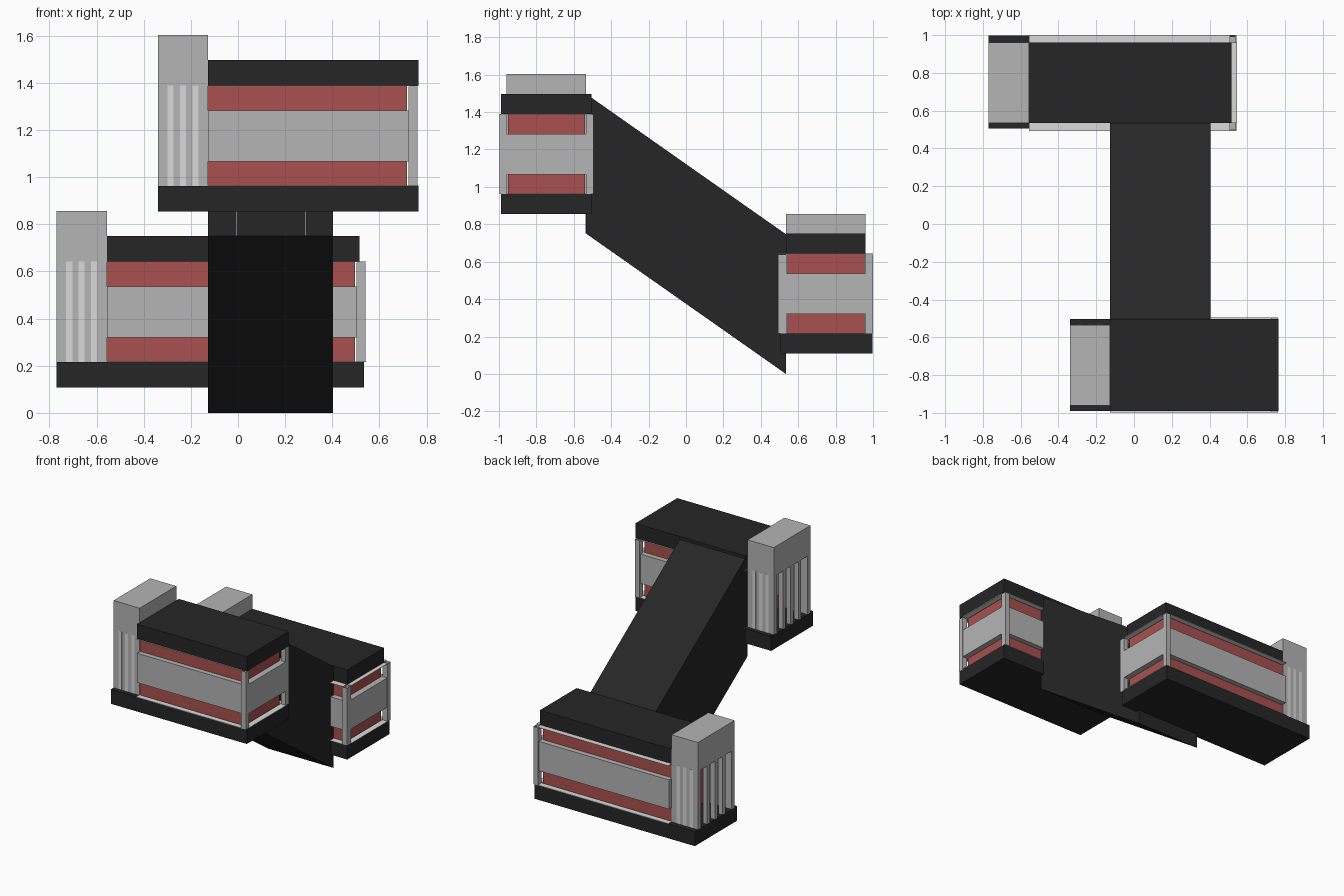
import bpy, bmesh

if "Cube" in bpy.data.objects:
    bpy.data.objects.remove(bpy.data.objects["Cube"])


def material(name, rgb):
    m = bpy.data.materials.new(name)
    m.diffuse_color = (*rgb, 1)
    m.use_nodes = True
    m.node_tree.nodes["Principled BSDF"].inputs["Base Color"].default_value = m.diffuse_color
    return m


DARK = material("charcoal", (0.019, 0.019, 0.019))
GREY = material("mid grey", (0.46, 0.46, 0.46))
LIGHT = material("light grey", (0.70, 0.70, 0.70))
RED = material("brick red", (0.40, 0.08, 0.08))


def boxes(name, mat, *ranges, open_top=False):
    """One object from boxes given as (x0, x1, y0, y1, z0, z1)."""
    bm = bmesh.new()
    for x0, x1, y0, y1, z0, z1 in ranges:
        for v in bmesh.ops.create_cube(bm, size=1)["verts"]:
            v.co = (x1 if v.co.x > 0 else x0, y1 if v.co.y > 0 else y0,
                    z1 if v.co.z > 0 else z0)
    bmesh.ops.recalc_face_normals(bm, faces=bm.faces)
    if open_top:
        bmesh.ops.delete(bm, geom=[f for f in bm.faces if f.normal.z > 0.5],
                         context="FACES_ONLY")
    return finish(name, mat, bm)


def finish(name, mat, bm):
    me = bpy.data.meshes.new(name)
    bm.to_mesh(me)
    bm.free()
    me.materials.append(mat)
    ob = bpy.data.objects.new(name, me)
    bpy.context.collection.objects.link(ob)
    return ob


def building(tag, x0, xw, x_end, base_end, base_y, roof_end, roof_half, yc, z0, outers):
    """Block with a stair tower from x0 to xw and a hall from xw to x_end."""
    z1, z2, z3, z4 = z0 + 0.107, z0 + 0.535, z0 + 0.642, z0 + 0.748
    inner = 0.212
    wall_end = x_end - 0.042          # corner posts start here
    b0, b1 = z1 + 0.105, z2 - 0.107   # height of the grey band

    # slabs
    boxes(tag + "_base_slab", DARK, (x0, base_end, *base_y, z0, z1))
    boxes(tag + "_roof_slab", DARK, (xw, roof_end, yc - roof_half, yc + roof_half, z2, z3))

    # recessed red hall with a projecting grey band around it
    boxes(tag + "_red_hall", RED,
          (xw, wall_end - 0.006, yc - 0.206, yc + 0.206, z1, z2))
    boxes(tag + "_grey_band", GREY,
          (xw, x_end - 0.004, yc - outers[0] + 0.008, yc + outers[1] - 0.008, b0, b1))

    # light sills above and below the walls, grey posts at the corners
    sills, posts = [], []
    for s, outer in zip((-1, 1), outers):
        side = sorted((yc + s * inner, yc + s * outer))
        for z in (z1, z2 - 0.003):
            sills.append((xw, wall_end + 0.006, *side, z, z + 0.003))
        posts.append((wall_end, x_end - 0.003, *side, z1, z2 - 0.004))
    for z in (z1, z2 - 0.003):
        sills.append((wall_end, x_end, yc - inner, yc + inner, z, z + 0.003))
    boxes(tag + "_sills", LIGHT, *sills)
    boxes(tag + "_corner_posts", GREY, *posts, open_top=True)

    # tower: solid head on two side walls
    th = 0.213
    boxes(tag + "_tower_head", GREY, (x0, xw, yc - th, yc + th, z2, z4))
    boxes(tag + "_tower_sides", GREY,
          *[(x0, xw, *sorted((yc + s * th, yc + s * (th - 0.035))), z1, z2) for s in (-1, 1)])
    # open end with slim columns
    boxes(tag + "_tower_columns", GREY,
          *[(x0, x0 + 0.035, yc + o - 0.016, yc + o + 0.016, z1, z2)
            for o in (-0.09, 0, 0.09)])
    # light vertical strips on the tower sides
    boxes(tag + "_tower_strips", LIGHT,
          *[(x0 + d, x0 + d + 0.026, *sorted((yc + s * th, yc + s * (th + 0.001))), z1, z2)
            for d in (0.041, 0.093, 0.146) for s in (-1, 1)])


building("upper", -0.34, -0.128, 0.765, 0.765, (-0.99, -0.504), 0.765, 0.243,
         -0.747, 0.855, (0.25, 0.252))
building("lower", -0.77, -0.556, 0.545, 0.535, (0.505, 0.997), 0.515, 0.213,
         0.748, 0.108, (0.256, 0.252))

# sloping bridge: a parallelogram side profile extruded along x
bm = bmesh.new()
profile = [(-0.534, 0.75), (0.534, 0.0), (0.534, 0.747), (-0.534, 1.497)]
f = bm.faces.new([bm.verts.new((-0.128, y, z)) for y, z in profile])
ext = bmesh.ops.extrude_face_region(bm, geom=[f])["geom"]
bmesh.ops.translate(bm, vec=(0.532, 0, 0),
                    verts=[g for g in ext if isinstance(g, bmesh.types.BMVert)])
bmesh.ops.recalc_face_normals(bm, faces=bm.faces)
finish("sloping_bridge", DARK, bm)

# thin light seams on the front end of the bridge
boxes("bridge_seams", LIGHT,
      *[(x - 0.001, x + 0.001, -0.536, -0.534, 0.752, 0.855) for x in (-0.005, 0.285)])
